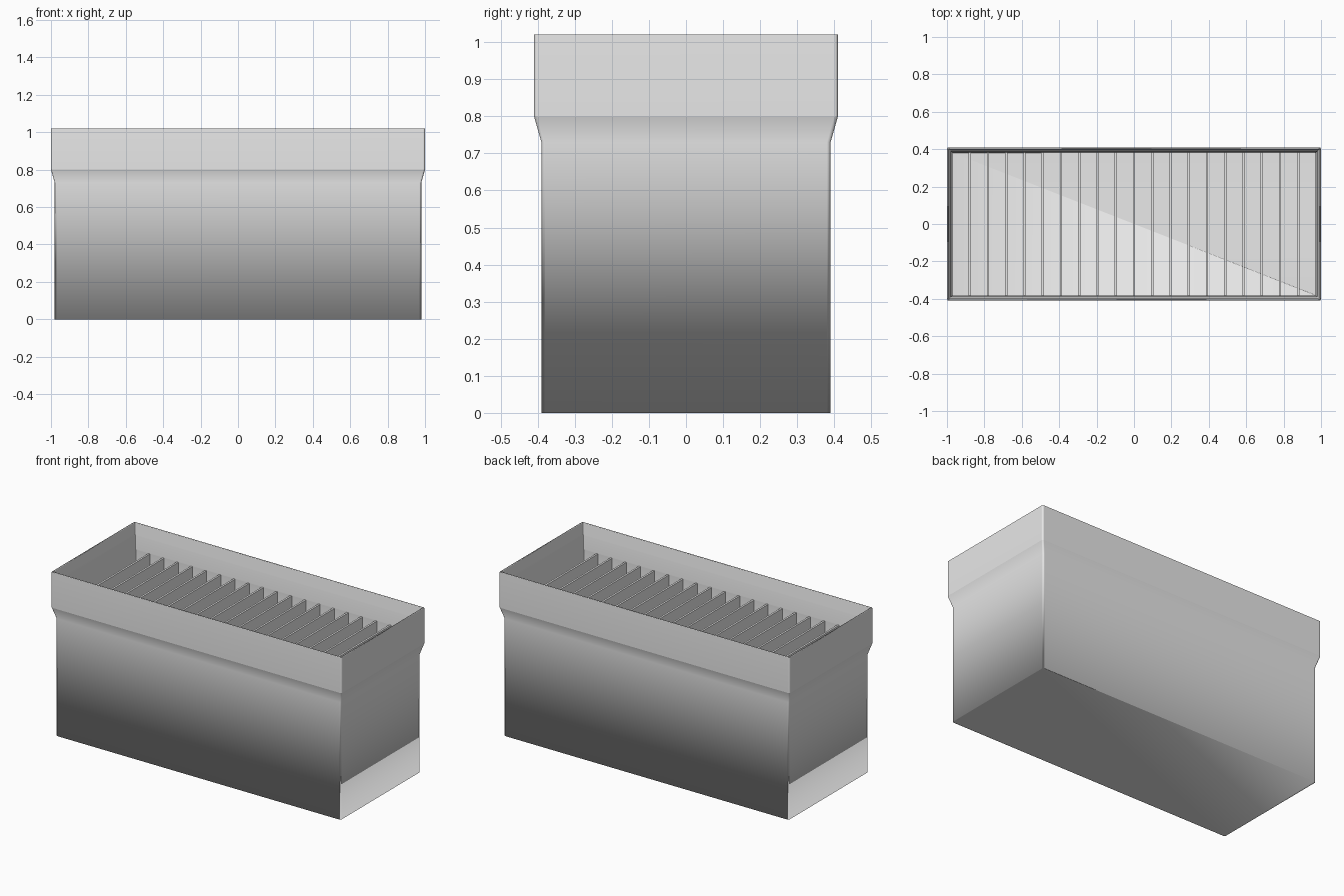
import bpy, bmesh, math

cube = bpy.data.objects.get("Cube")
if cube:
    bpy.data.objects.remove(cube, do_unlink=True)

grey = bpy.data.materials.new("plain grey")
grey.use_nodes = True
colour = (0.8, 0.8, 0.8, 1)
grey.diffuse_color = colour
grey.node_tree.nodes["Principled BSDF"].inputs["Base Color"].default_value = colour

RIM_BOTTOM = 0.8
DECK = 0.865
FLOOR = 0.02
SLOT_X, SLOT_Y = 0.97, 0.381
SLOTS = 20
WALL = 0.012


def finish(bm, name):
    bmesh.ops.recalc_face_normals(bm, faces=bm.faces)
    mesh = bpy.data.meshes.new(name)
    bm.to_mesh(mesh)
    bm.free()
    mesh.materials.append(grey)
    obj = bpy.data.objects.new(name, mesh)
    bpy.context.collection.objects.link(obj)
    return obj


def rounded_loop(bm, hx, hy, z, r, steps=4):
    """Ring of vertices around a rectangle with rounded corners."""
    ring = []
    for i, (sx, sy) in enumerate([(1, 1), (-1, 1), (-1, -1), (1, -1)]):
        for k in range(steps + 1):
            a = math.pi / 2 * (i + k / steps)
            ring.append(bm.verts.new((sx * (hx - r) + r * math.cos(a),
                                      sy * (hy - r) + r * math.sin(a), z)))
    return ring


# Bin shell: outside from the base up to the rim, then down the stepped inside
profile = [
    (0.98, 0.39, 0, 0.01),
    (0.98, 0.39, 0.73, 0.01),
    (1.0, 0.41, RIM_BOTTOM, 0.01),
    (1.0, 0.41, 1.02, 0.01),
    (0.989, 0.399, 1.02, 0.004),
    (0.989, 0.399, 0.95, 0.004),
    (0.978, 0.388, 0.95, 0.003),
    (0.978, 0.388, DECK, 0.003),
    (SLOT_X, SLOT_Y, DECK, 0.002),
    (SLOT_X, SLOT_Y, FLOOR, 0.002),
]
bm = bmesh.new()
rings = [rounded_loop(bm, *p) for p in profile]
for low, high in zip(rings, rings[1:]):
    n = len(low)
    for i in range(n):
        j = (i + 1) % n
        bm.faces.new((low[i], low[j], high[j], high[i]))
bm.faces.new(rings[0])
bm.faces.new(rings[-1])

# Soft corners and flare, with a crisp line under the rim
for f in bm.faces:
    f.smooth = True
for e in bm.edges:
    under_rim = all(abs(v.co.z - RIM_BOTTOM) < 1e-4 for v in e.verts)
    e.smooth = e.calc_face_angle(0) < math.radians(30) and not under_rim
shell = finish(bm, "bin_shell")
weighted = shell.modifiers.new("even shading", "WEIGHTED_NORMAL")
weighted.keep_sharp = True

# Thin upright dividers that split the inside into equal slots
pitch = (2 * SLOT_X + WALL) / SLOTS
bm = bmesh.new()
for i in range(1, SLOTS):
    x = -SLOT_X - WALL / 2 + i * pitch
    box = bmesh.ops.create_cube(bm, size=1)["verts"]
    bmesh.ops.scale(bm, verts=box, vec=(WALL, 2 * SLOT_Y, DECK - FLOOR))
    bmesh.ops.translate(bm, verts=box, vec=(x, 0, (DECK + FLOOR) / 2))
finish(bm, "slot_dividers")
